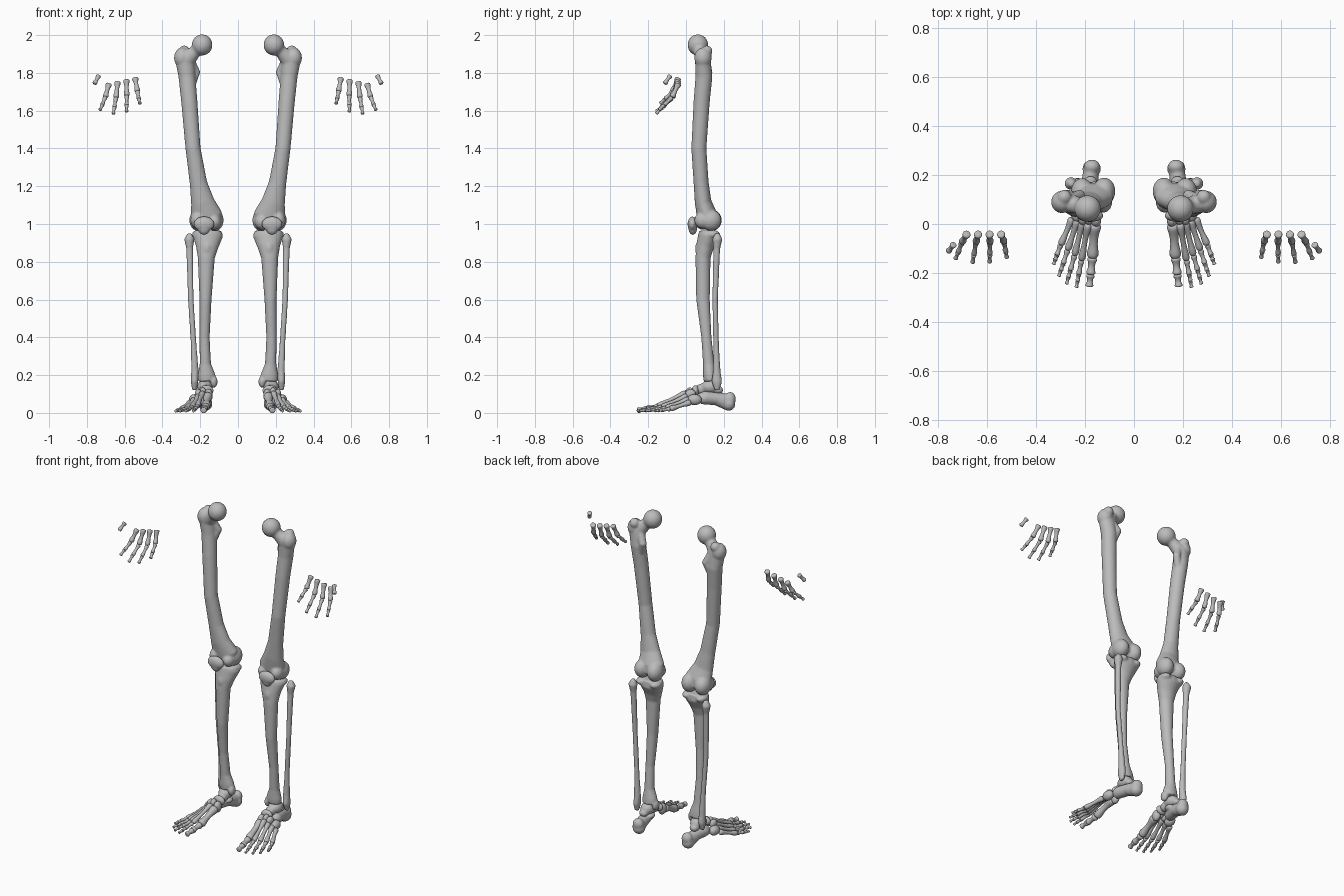
import bpy
import bmesh
from math import cos, sin, tau
from mathutils import Matrix, Vector

cube = bpy.data.objects.get("Cube")
if cube:
    bpy.data.objects.remove(cube, do_unlink=True)

bone_grey = bpy.data.materials.new("bone_grey")
bone_grey.use_nodes = True
COLOUR = (0.5, 0.5, 0.5, 1)
bone_grey.diffuse_color = COLOUR
bone_grey.node_tree.nodes["Principled BSDF"].inputs["Base Color"].default_value = COLOUR


def tube(bm, stations, sides):
    """Loft rings along a path; each is x, y, z, radius and optionally a second radius."""
    centres = [Vector(station[:3]) for station in stations]
    last = len(stations) - 1
    rings = []
    for i, (centre, station) in enumerate(zip(centres, stations)):
        axis = (centres[min(i + 1, last)] - centres[max(i - 1, 0)]).normalized()
        across = (Vector((1, 0, 0)) - axis * axis.x).normalized() * station[3]
        along = axis.cross(across).normalized() * station[-1]
        angles = [tau * k / sides for k in range(sides)]
        rings.append([bm.verts.new(centre + across * cos(a) + along * sin(a)) for a in angles])
    for lower, upper in zip(rings, rings[1:]):
        for k in range(sides):
            n = (k + 1) % sides
            bm.faces.new((lower[k], lower[n], upper[n], upper[k]))
    bm.faces.new(rings[0][::-1])
    bm.faces.new(rings[-1])


def blob(bm, centre, radii):
    """Add an ellipsoid."""
    shape = Matrix.Translation(centre) @ Matrix.Diagonal((*radii, 1))
    bmesh.ops.create_uvsphere(bm, u_segments=20, v_segments=12, radius=1, matrix=shape)


def finish(name, bm, fused):
    """Make the left bone and its mirrored right twin, fusing loose pieces or just rounding."""
    bmesh.ops.recalc_face_normals(bm, faces=bm.faces)
    for side in ("left", "right"):
        if side == "right":
            bmesh.ops.scale(bm, vec=(-1, 1, 1), verts=bm.verts)
            bmesh.ops.reverse_faces(bm, faces=bm.faces)
        mesh = bpy.data.meshes.new(f"{side}_{name}")
        bm.to_mesh(mesh)
        mesh.materials.append(bone_grey)
        mesh.polygons.foreach_set("use_smooth", [True] * len(mesh.polygons))
        bone = bpy.data.objects.new(f"{side}_{name}", mesh)
        bpy.context.collection.objects.link(bone)
        if fused:
            fuse = bone.modifiers.new("fuse", "REMESH")
            fuse.mode = "VOXEL"
            fuse.voxel_size = 0.006
            fuse.use_smooth_shade = True
            soften = bone.modifiers.new("soften", "SMOOTH")
            soften.factor = 0.5
            soften.iterations = 5
        else:
            bone.modifiers.new("round", "SUBSURF").levels = 1
    bm.free()


def fused_bone(name, tubes, blobs):
    """Build a large bone from overlapping tubes and ellipsoids."""
    bm = bmesh.new()
    for stations in tubes:
        tube(bm, stations, sides=20)
    for centre, radii in blobs:
        blob(bm, centre, radii)
    finish(name, bm, fused=True)


# Flared ends and a narrow waist: position along the bone and share of the radius
WAISTED = [(0, .6), (.03, 1), (.15, 1), (.3, .7), (.6, .6), (.8, .9), (.95, .95), (1, .55)]


def small_bone(name, start, end, radius):
    """Build one slim bone with a waist."""
    bm = bmesh.new()
    tube(bm, [(*start.lerp(end, t), radius * share) for t, share in WAISTED], sides=8)
    finish(name, bm, fused=False)


def digit(name, start, end, radius, splits):
    """Lay a straight run of phalanges, each thinner than the last."""
    for i, (a, b) in enumerate(zip(splits, splits[1:])):
        small_bone(f"{name}_phalanx_{i + 1}", start.lerp(end, a), start.lerp(end, b),
                   radius * (1 - .15 * i))


def fan(first, last, step, bulge=(0, 0, 0)):
    """Place one of four digits between the first and last, bowed by the bulge."""
    t = step / 3
    bow = Vector(bulge) * 4 * t * (1 - t)
    return Vector(first).lerp(Vector(last), t) + bow


# Thigh bone: shaft, neck, ball head, trochanters and two condyles
hip = (.28, .09, 1.86, .05, .042)
femur_shaft = [(.285, .09, 1.91, .03), hip, (.27, .095, 1.78, .045), (.258, .083, 1.65, .043),
               (.238, .068, 1.4, .04), (.21, .08, 1.22, .046, .04), (.188, .09, 1.12, .062, .044),
               (.168, .11, 1.05, .084, .054), (.165, .115, 1, .075, .05)]
femur_neck = [(.19, .063, 1.945, .038), (.23, .075, 1.91, .034), hip]
femur_ridge = [(.25, .1, 1.86, .024), (.222, .118, 1.805, .023), (.25, .1, 1.72, .02)]
fused_bone("femur", [femur_shaft, femur_neck, femur_ridge],
           [((.19, .063, 1.948), (.055, .055, .056)),
            ((.295, .09, 1.88), (.044, .046, .054)),
            ((.285, .11, 1.915), (.03, .03, .03)),
            ((.122, .134, 1.02), (.046, .056, .058)),
            ((.125, .09, 1.01), (.036, .044, .04)),
            ((.212, .132, 1.02), (.046, .056, .056)),
            ((.216, .09, 1.02), (.036, .046, .044))])

# Kneecap, pointed below
fused_bone("kneecap", [], [((.18, .034, 1), (.056, .026, .04)),
                           ((.18, .036, .98), (.034, .024, .038))])

# Shin bone: broad plateau, narrow shaft, front bump and inner ankle knob
tibia_shaft = [(.16, .12, .965, .07, .05), (.16, .12, .935, .08, .056), (.163, .1, .88, .06, .047),
               (.168, .09, .82, .045, .04), (.172, .09, .6, .032, .036), (.177, .108, .4, .027),
               (.173, .12, .26, .03), (.167, .125, .2, .047, .035), (.165, .128, .17, .047, .035)]
fused_bone("tibia", [tibia_shaft],
           [((.165, .07, .87), (.025, .022, .04)),
            ((.115, .137, .945), (.034, .044, .024)),
            ((.21, .137, .945), (.034, .044, .024)),
            ((.128, .122, .165), (.02, .027, .033))])

# Slim outer shin bone, tapering into both ends
fibula_shaft = [(.256, .166, .95, .012), (.258, .166, .92, .027), (.256, .163, .87, .018),
                (.25, .154, .6, .015), (.234, .16, .35, .015), (.228, .163, .22, .02),
                (.23, .163, .165, .02, .028), (.23, .165, .12, .013)]
fused_bone("fibula", [fibula_shaft], [])

# Heel and ankle bones
heel_shaft = [(.174, .25, .06, .03), (.176, .21, .06, .033, .043), (.182, .16, .075, .035),
              (.195, .1, .08, .036), (.2, .07, .075, .028)]
fused_bone("heel_bone", [heel_shaft],
           [((.173, .226, .048), (.038, .036, .037)),
            ((.172, .234, .075), (.034, .03, .036)),
            ((.16, .13, .095), (.028, .03, .018))])
fused_bone("ankle_bone", [],
           [((.175, .13, .138), (.042, .052, .037)),
            ((.168, .085, .125), (.03, .036, .03)),
            ((.178, .17, .12), (.028, .027, .022))])

# Midfoot bones
for name, centre, radii in (
        ("navicular", (.168, .05, .118), (.04, .02, .03)),
        ("inner_cuneiform", (.155, .016, .093), (.022, .03, .036)),
        ("middle_cuneiform", (.185, .02, .11), (.018, .025, .026)),
        ("outer_cuneiform", (.21, .024, .1), (.02, .03, .027)),
        ("cuboid", (.232, .045, .07), (.028, .04, .03))):
    fused_bone(name, [], [(centre, radii)])

# Big toe: one long foot bone and two phalanges
big_ball = Vector((.17, -.138, .033))
small_bone("big_metatarsal", Vector((.16, 0, .09)), big_ball, .029)
digit("big_toe", big_ball, Vector((.183, -.257, .013)), .023, (0, .58, 1))

# Four lesser toes: one long foot bone and three phalanges each
for i in range(4):
    base = fan((.188, 0, .107), (.252, .024, .056), i)
    ball = fan((.215, -.15, .036), (.3, -.086, .02), i)
    tip = fan((.236, -.26, .01), (.33, -.166, .01), i, bulge=(.01, -.02, 0))
    small_bone(f"metatarsal_{i + 1}", base, ball, .018)
    digit(f"toe_{i + 1}", ball, tip, .014, (0, .52, .76, 1))

# Four floating fingers: a proximal bone, then two bones curling forward
for i in range(4):
    top = fan((.545, -.04, 1.775), (.683, -.04, 1.743), i)
    knuckle = fan((.532, -.072, 1.7), (.703, -.074, 1.67), i, bulge=(0, 0, -.015))
    tip = fan((.52, -.138, 1.637), (.73, -.143, 1.603), i, bulge=(0, -.02, -.035))
    small_bone(f"finger_{i + 1}_base", top, knuckle, .0185)
    digit(f"finger_{i + 1}", knuckle, tip, .014, (0, .6, 1))
small_bone("thumb_tip", Vector((.737, -.083, 1.786)), Vector((.76, -.113, 1.742)), .0155)
